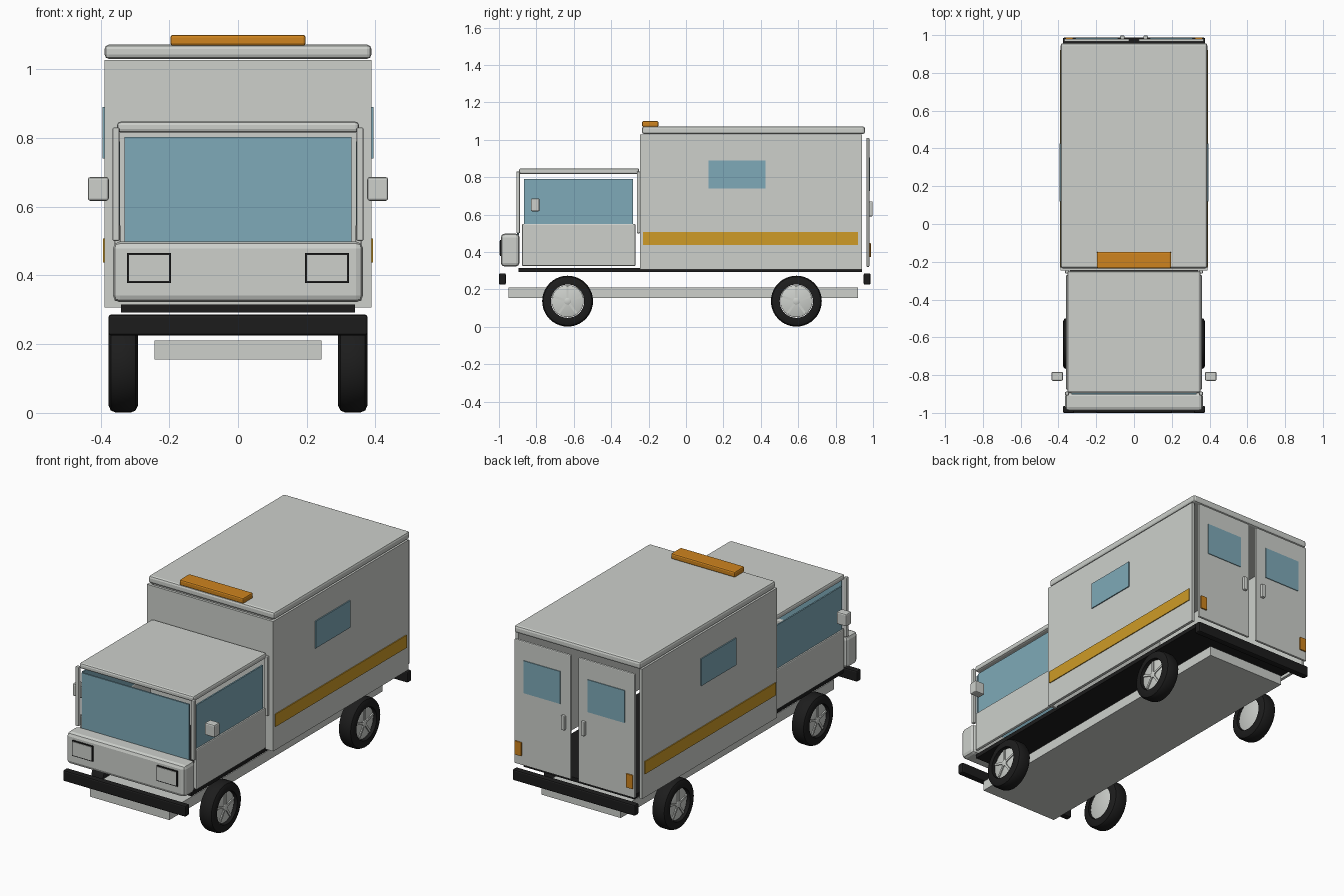
import bpy
import bmesh
import math
from mathutils import Matrix, Vector

cube = bpy.data.objects.get("Cube")
if cube:
    bpy.data.objects.remove(cube, do_unlink=True)


def material(name, rgb, rough=0.6):
    m = bpy.data.materials.new(name)
    m.use_nodes = True
    color = (*rgb, 1)
    m.diffuse_color = color
    node = m.node_tree.nodes["Principled BSDF"]
    node.inputs["Base Color"].default_value = color
    node.inputs["Roughness"].default_value = rough
    return m


BODY = material("body pale grey", (0.61, 0.63, 0.60))
GLASS = material("window blue", (0.21, 0.40, 0.48))
BLACK = material("rubber black", (0.012, 0.012, 0.012))
AMBER = material("lamp amber", (0.62, 0.23, 0.013))
STRIPE = material("stripe mustard", (0.62, 0.33, 0.02))


def finish(name, bm, mat, smooth=False):
    bmesh.ops.recalc_face_normals(bm, faces=bm.faces)
    mesh = bpy.data.meshes.new(name)
    bm.to_mesh(mesh)
    bm.free()
    mesh.materials.append(mat)
    obj = bpy.data.objects.new(name, mesh)
    bpy.context.collection.objects.link(obj)
    if smooth:
        bpy.ops.object.select_all(action="DESELECT")
        obj.select_set(True)
        bpy.context.view_layer.objects.active = obj
        bpy.ops.object.shade_smooth_by_angle(angle=math.radians(35))
    return obj


def box(name, x, y, z, mat, bevel=0.0):
    """Block given by its x, y and z ranges, with optional rounded edges."""
    bm = bmesh.new()
    spans = [Vector(r) for r in (x, y, z)]
    center = Vector([(r[0] + r[1]) / 2 for r in spans])
    size = [abs(r[1] - r[0]) for r in spans]
    bmesh.ops.create_cube(bm, size=1)
    bmesh.ops.scale(bm, vec=size, verts=bm.verts)
    bmesh.ops.translate(bm, vec=center, verts=bm.verts)
    if bevel:
        bmesh.ops.bevel(bm, geom=bm.edges[:], offset=bevel, segments=2,
                        profile=0.5, affect="EDGES")
    return finish(name, bm, mat)


def pair(name, x, y, z, mat, bevel=0.0):
    """The same block on both sides of the vehicle."""
    box("left_" + name, x, y, z, mat, bevel)
    box("right_" + name, (-x[1], -x[0]), y, z, mat, bevel)


def lathe(name, profile, center, mat, closed=True, sides=40):
    """Spin an (x, radius) profile around the x axis."""
    bm = bmesh.new()
    rings = []
    for i in range(sides):
        a = math.tau * i / sides
        rings.append([bm.verts.new((px, r * math.cos(a), r * math.sin(a)))
                      for px, r in profile])
    count = len(profile)
    for i in range(sides):
        a, b = rings[i], rings[(i + 1) % sides]
        for j in range(count if closed else count - 1):
            k = (j + 1) % count
            bm.faces.new((a[j], a[k], b[k], b[j]))
    if not closed:
        bm.faces.new([r[0] for r in rings])
        bm.faces.new([r[-1] for r in rings])
    bmesh.ops.translate(bm, vec=center, verts=bm.verts)
    return finish(name, bm, mat, smooth=True)


# Chassis, floor and bumpers
box("chassis", (-0.243, 0.243), (-0.95, 0.92), (0.155, 0.21), BODY)
box("floor", (-0.34, 0.34), (-0.895, 0.94), (0.292, 0.315), BLACK)
box("front_bumper", (-0.377, 0.377), (-1.0, -0.963), (0.225, 0.286), BLACK, 0.008)
box("rear_bumper", (-0.377, 0.377), (0.95, 0.987), (0.225, 0.286), BLACK, 0.008)

# Cargo body: thin walls, bevelled roof and warning lamp
pair("cargo_wall", (0.372, 0.388), (-0.245, 0.94), (0.306, 1.027), BODY)
box("cargo_front_wall", (-0.372, 0.372), (-0.245, -0.23), (0.306, 1.027), BODY)
box("cargo_roof", (-0.388, 0.388), (-0.235, 0.957), (1.03, 1.071), BODY, 0.012)
box("roof_lamp", (-0.197, 0.197), (-0.235, -0.147), (1.068, 1.1), AMBER, 0.008)
pair("cargo_window", (0.387, 0.394), (0.12, 0.425), (0.74, 0.89), GLASS)
pair("side_stripe", (0.387, 0.393), (-0.23, 0.92), (0.438, 0.508), STRIPE)

# Rear doors with windows, handles and marker lamps
pair("rear_door", (0.024, 0.37), (0.965, 0.98), (0.32, 1.01), BODY, 0.005)
pair("rear_window", (0.085, 0.31), (0.979, 0.984), (0.725, 0.905), GLASS)
pair("rear_handle", (0.05, 0.073), (0.979, 0.998), (0.59, 0.67), BODY, 0.005)
pair("rear_marker", (0.322, 0.362), (0.979, 0.988), (0.372, 0.448), AMBER, 0.002)

# Cab: roof, corner posts, windscreen, doors and side windows
box("cab_roof", (-0.352, 0.352), (-0.893, -0.25), (0.816, 0.847), BODY, 0.01)
pair("front_post", (0.345, 0.365), (-0.907, -0.888), (0.5, 0.83), BODY, 0.004)
pair("rear_post", (0.345, 0.365), (-0.262, -0.246), (0.5, 0.83), BODY, 0.004)
box("windscreen", (-0.33, 0.33), (-0.903, -0.894), (0.49, 0.802), GLASS)
pair("cab_door", (0.342, 0.36), (-0.877, -0.27), (0.325, 0.55), BODY, 0.006)
pair("cab_window", (0.344, 0.352), (-0.867, -0.283), (0.545, 0.79), GLASS)
pair("mirror", (0.376, 0.437), (-0.83, -0.783), (0.617, 0.686), BODY, 0.007)

# Nose and framed headlights
box("nose", (-0.364, 0.364), (-0.99, -0.89), (0.322, 0.498), BODY, 0.02)
pair("headlight_frame", (0.195, 0.323), (-0.995, -0.988), (0.378, 0.465), BLACK)
pair("headlight", (0.201, 0.317), (-0.998, -0.99), (0.384, 0.459), BODY)

# Wheels: rounded tyre, rim disc, hub and five raised spokes
TYRE = [(-0.043, 0.089), (-0.043, 0.115), (-0.036, 0.13), (-0.022, 0.136),
        (0.022, 0.136), (0.036, 0.13), (0.043, 0.115), (0.043, 0.089)]
RIM = [(-0.034, 0.078), (-0.03, 0.086), (0.024, 0.086), (0.028, 0.078)]
HUB = [(0.02, 0.018), (0.034, 0.018), (0.036, 0.014)]

for side, sx in (("left", 1), ("right", -1)):
    for end, y in (("front", -0.633), ("rear", 0.59)):
        name = f"{end}_{side}"
        center = Vector((sx * 0.334, y, 0.137))
        lathe(name + "_tyre", TYRE, center, BLACK)
        lathe(name + "_rim", [(sx * x, r) for x, r in RIM], center, BODY, False)
        lathe(name + "_hub", [(sx * x, r) for x, r in HUB], center, BODY, False, 20)
        bm = bmesh.new()
        for i in range(5):
            spoke = bmesh.ops.create_cube(bm, size=1)["verts"]
            bmesh.ops.scale(bm, vec=(0.012, 0.012, 0.07), verts=spoke)
            bmesh.ops.translate(bm, vec=(sx * 0.028, 0, 0.045), verts=spoke)
            bmesh.ops.rotate(bm, cent=(0, 0, 0), verts=spoke,
                             matrix=Matrix.Rotation(math.tau * i / 5, 3, "X"))
        bmesh.ops.translate(bm, vec=center, verts=bm.verts)
        finish(name + "_spokes", bm, BODY)
